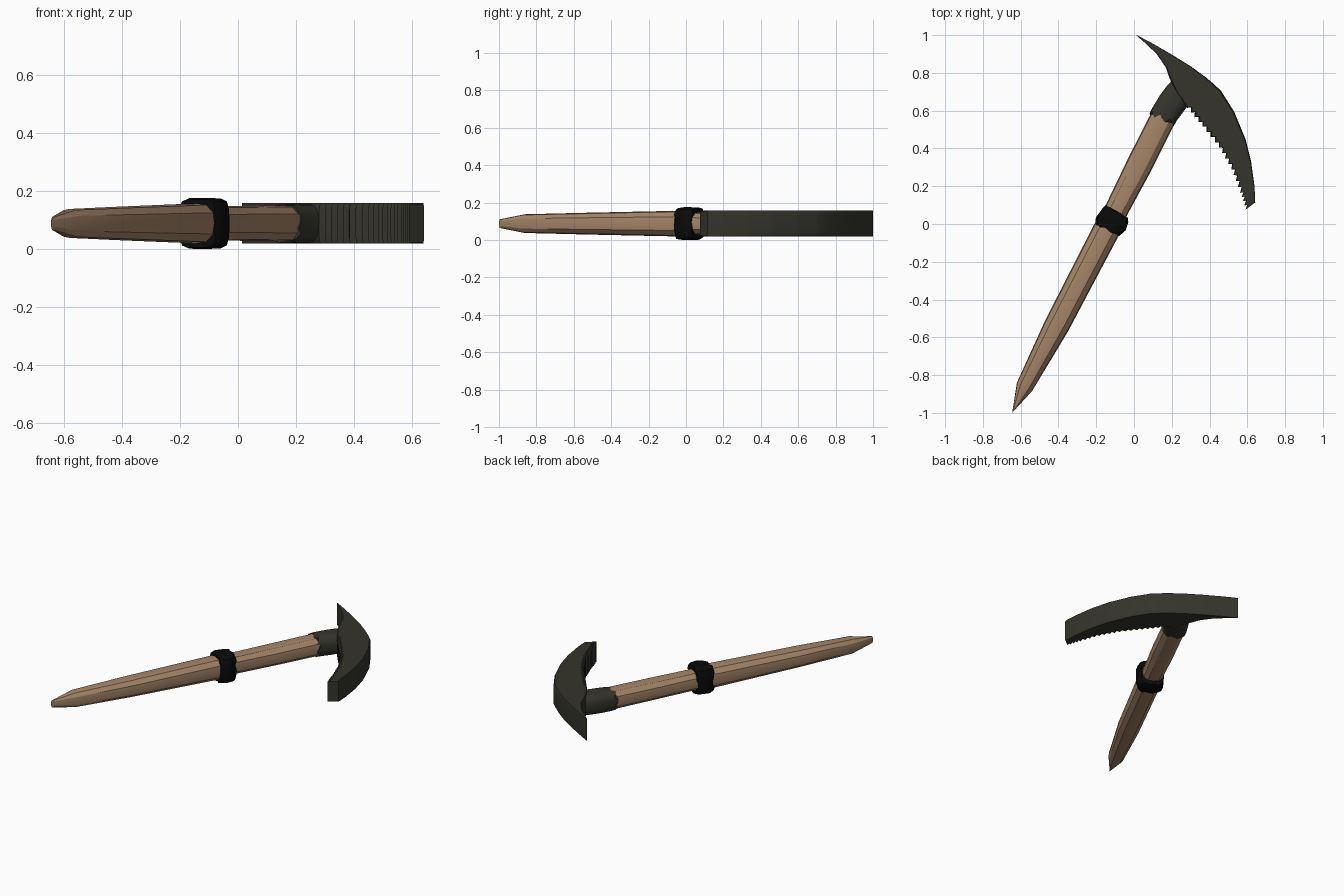
import bpy, bmesh, math
from mathutils import Vector

if "Cube" in bpy.data.objects:
    bpy.data.objects.remove(bpy.data.objects["Cube"])

ZC = 0.088  # mid height of the whole tool


def material(name, rgb):
    m = bpy.data.materials.new(name)
    m.diffuse_color = (*rgb, 1)
    m.use_nodes = True
    m.node_tree.nodes["Principled BSDF"].inputs["Base Color"].default_value = m.diffuse_color
    return m


wood = material("wood", (0.38, 0.235, 0.14))
iron = material("dark iron", (0.035, 0.035, 0.025))
wrap = material("black wrap", (0.003, 0.003, 0.003))


def superellipse(n, p):
    """Unit cross-section; higher p is squarer."""
    out = []
    for i in range(n):
        a = 2 * math.pi * i / n
        c, s = math.cos(a), math.sin(a)
        k = (abs(c) ** p + abs(s) ** p) ** (-1 / p)
        out.append((c * k, s * k))
    return out


def loft(name, stations, section, mat, angle=35, rag=0.0, rag_ends=()):
    """Skin through stations (left xy, right xy, half height)."""
    bm = bmesh.new()
    rings = []
    last = len(stations) - 1
    for k, (l, r, h) in enumerate(stations):
        l, r = Vector(l), Vector(r)
        mid, half = (l + r) / 2, (r - l) / 2
        axis = Vector((-half.y, half.x)).normalized()
        ragged = (k == 0 and 0 in rag_ends) or (k == last and 1 in rag_ends)
        ring = []
        for i, (u, v) in enumerate(section):
            p = mid + half * u
            if ragged:
                p = p + axis * rag * math.sin(i * 2.1 + k)
            ring.append(bm.verts.new((p.x, p.y, ZC + h * v)))
        rings.append(ring)
    n = len(section)
    for a, b in zip(rings, rings[1:]):
        for i in range(n):
            bm.faces.new((a[i], a[(i + 1) % n], b[(i + 1) % n], b[i]))
    bm.faces.new(rings[0])
    bm.faces.new(rings[-1])
    bmesh.ops.recalc_face_normals(bm, faces=bm.faces)
    me = bpy.data.meshes.new(name)
    bm.to_mesh(me)
    bm.free()
    me.materials.append(mat)
    me.shade_smooth()
    me.set_sharp_from_angle(angle=math.radians(angle))
    ob = bpy.data.objects.new(name, me)
    bpy.context.collection.objects.link(ob)
    return ob


# Wooden handle, whittled to a blunt point at the bottom
loft("handle", [
    ((-0.645, -1.0), (-0.632, -0.985), 0.024),
    ((-0.62, -0.84), (-0.54, -0.885), 0.05),
    ((-0.47, -0.51), (-0.35, -0.57), 0.058),
    ((-0.21, 0.0), (-0.08, -0.06), 0.069),
    ((-0.145, 0.11), (-0.035, 0.05), 0.059),
    ((-0.03, 0.35), (0.09, 0.28), 0.06),
    ((0.092, 0.59), (0.212, 0.525), 0.062),
    ((0.15, 0.69), (0.26, 0.62), 0.058),
], superellipse(12, 2.6), wood, angle=25)

# Black binding around the handle
loft("binding", [
    ((-0.203, 0.0), (-0.078, -0.06), 0.083),
    ((-0.202, 0.035), (-0.045, -0.035), 0.088),
    ((-0.165, 0.085), (-0.03, 0.01), 0.087),
    ((-0.15, 0.098), (-0.035, 0.03), 0.082),
], superellipse(24, 5), wrap, rag=0.006, rag_ends=(0, 1))

# Iron socket that grips the handle with a ragged edge
loft("socket", [
    ((0.085, 0.59), (0.216, 0.53), 0.064),
    ((0.10, 0.62), (0.228, 0.55), 0.066),
    ((0.14, 0.685), (0.255, 0.585), 0.067),
    ((0.177, 0.735), (0.29, 0.635), 0.067),
    ((0.24, 0.80), (0.36, 0.70), 0.066),
], superellipse(24, 3), iron, rag=0.014, rag_ends=(0,))

# Pick head: outer back edge and inner edge, spike first
H = 0.07
head = [
    ((0.015, 1.0), (0.014, 0.997), H),
    ((0.10, 0.955), (0.065, 0.953), H),
    ((0.20, 0.897), (0.12, 0.90), H),
    ((0.30, 0.835), (0.168, 0.83), H),
    ((0.38, 0.777), (0.187, 0.775), H),
    ((0.42, 0.743), (0.22, 0.70), H),
]
# Saw-toothed blade: the inner edge steps in and out
keys = [((0.46, 0.706), (0.28, 0.615)), ((0.53, 0.595), (0.362, 0.515)),
        ((0.59, 0.45), (0.45, 0.405)), ((0.62, 0.33), (0.515, 0.29)),
        ((0.638, 0.20), (0.562, 0.165)), ((0.642, 0.114), (0.59, 0.075))]
TEETH = 4
for (o0, i0), (o1, i1) in zip(keys, keys[1:]):
    o0, i0, o1, i1 = map(Vector, (o0, i0, o1, i1))
    for t in range(TEETH):
        for f, depth in ((t / TEETH, 0.0), ((t + 0.25) / TEETH, 0.018)):
            o, i = o0.lerp(o1, f), i0.lerp(i1, f)
            head.append((o, i + (o - i).normalized() * depth, H))
head.append((*keys[-1], 0.066))

corner = [(1, 0.68), (0.975, 0.9), (0.92, 1)]
quarter = corner + [(-u, v) for u, v in reversed(corner)]
section = quarter + [(-u, -v) for u, v in quarter]
loft("pick_head", head, section, iron, angle=30)
